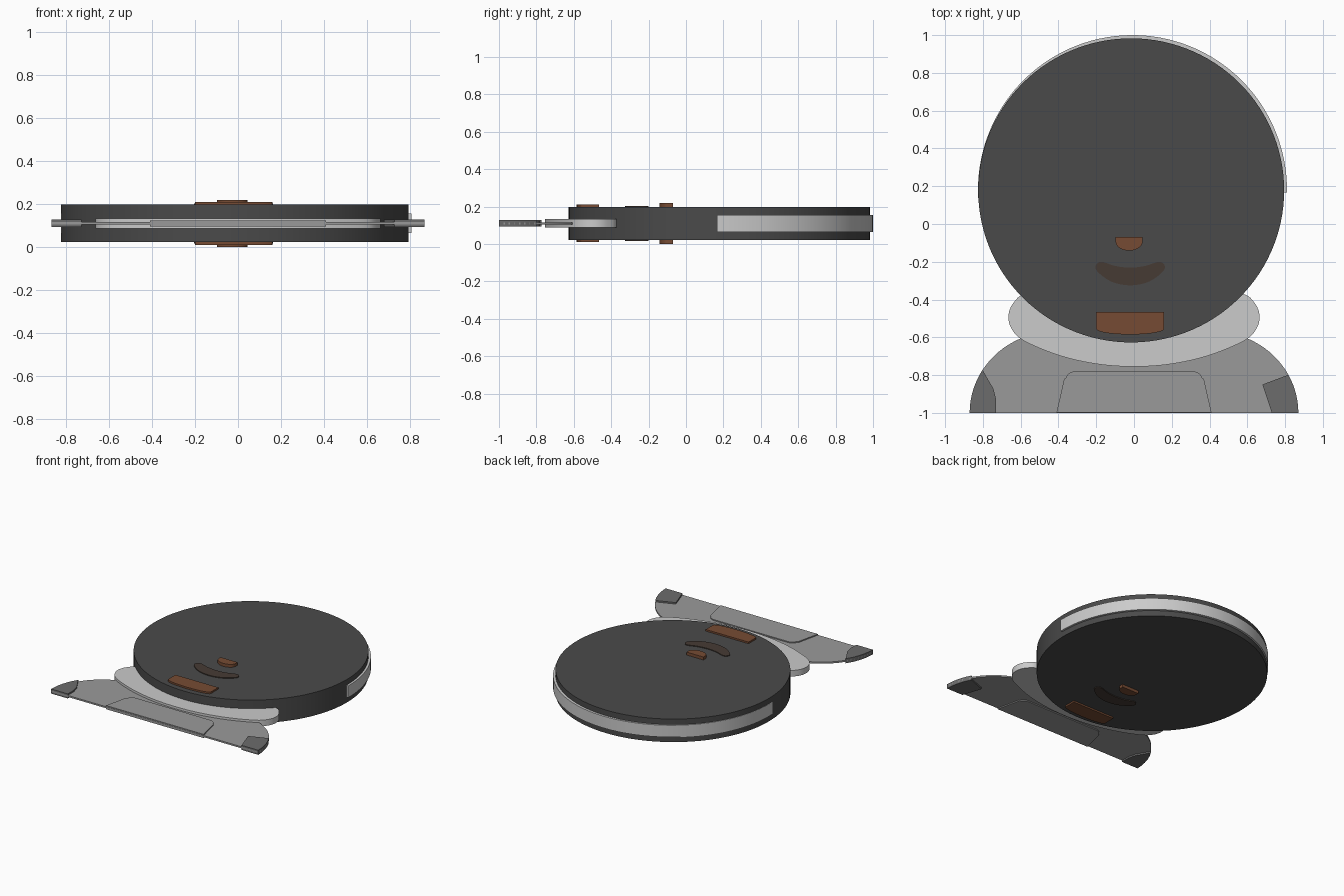
import bpy, bmesh
from math import sin, cos, radians
from mathutils import Vector

cube = bpy.data.objects.get("Cube")
if cube:
    bpy.data.objects.remove(cube)

MID = 0.11  # mid-plane height shared by every part


def material(name, rgb):
    lin = [((c / 255 + 0.055) / 1.055) ** 2.4 for c in rgb] + [1]
    m = bpy.data.materials.new(name)
    m.use_nodes = True
    m.diffuse_color = lin
    m.node_tree.nodes["Principled BSDF"].inputs["Base Color"].default_value = lin
    return m


charcoal = material("charcoal", (74, 74, 74))
light_grey = material("light grey", (203, 203, 203))
mid_grey = material("mid grey", (154, 154, 154))
dark_grey = material("dark grey", (108, 108, 108))
brown = material("brown", (118, 75, 51))
dark_brown = material("dark brown", (70, 59, 52))


def arc(cx, cy, rx, ry, start, end, steps):
    """Points along an elliptical arc, angles in degrees."""
    angles = [radians(start + (end - start) * i / steps) for i in range(steps + 1)]
    return [(cx + rx * cos(a), cy + ry * sin(a)) for a in angles]


def mirrored(pts):
    """Add the -x copies of the points that lie off the centre line."""
    return pts + [(-x, y) for x, y in reversed(pts) if x > 0]


def rounded(pts, steps=6):
    """Smooth closed curve through the points."""
    p = [Vector(q) for q in pts]
    n, out = len(p), []
    for i in range(n):
        a, b, c, d = p[i - 1], p[i], p[(i + 1) % n], p[(i + 2) % n]
        for k in range(steps):
            t = k / steps
            out.append(tuple(b + (c - a) * t / 2 + (a * 2 - b * 5 + c * 4 - d) * t * t / 2
                             + (b * 3 - a - c * 3 + d) * t ** 3 / 2))
    return out


def plate(name, pts, half, mat):
    """Flat plate with the given outline, centred on the mid-plane."""
    bm = bmesh.new()
    face = bm.faces.new([bm.verts.new((x, y, MID - half)) for x, y in pts])
    ext = bmesh.ops.extrude_face_region(bm, geom=[face])["geom"]
    top = [v for v in ext if isinstance(v, bmesh.types.BMVert)]
    bmesh.ops.translate(bm, verts=top, vec=(0, 0, 2 * half))
    bmesh.ops.recalc_face_normals(bm, faces=bm.faces)
    mesh = bpy.data.meshes.new(name)
    bm.to_mesh(mesh)
    bm.free()
    mesh.materials.append(mat)
    obj = bpy.data.objects.new(name, mesh)
    bpy.context.collection.objects.link(obj)
    bpy.ops.object.select_all(action="DESELECT")
    obj.select_set(True)
    bpy.context.view_layer.objects.active = obj
    bpy.ops.object.shade_smooth_by_angle(angle=radians(30))
    return obj


# Head disc and the pale band around its upper rim
plate("head_disc", arc(-0.015, 0.178, 0.81, 0.805, 0, 357, 119), 0.0875, charcoal)
band = arc(-0.008, 0.18, 0.818, 0.82, -1, 183, 64)
band += arc(-0.008, 0.18, 0.78, 0.78, 183, -1, 64)
plate("rim_band", band, 0.045, light_grey)

# Collar, its upper edge tucked inside the head
collar = [(0, -0.755), (0.2, -0.741), (0.4, -0.695), (0.58, -0.62), (0.645, -0.56),
          (0.665, -0.49), (0.64, -0.42), (0.57, -0.37), (0.4, -0.4), (0, -0.5)]
plate("collar", rounded(mirrored(collar)), 0.023, light_grey)

# Shoulders and the raised chest panel
shoulder = (0.42, -1, 0.45, 0.43)
plate("shoulders", mirrored(arc(*shoulder, 0, 90, 24)), 0.006, mid_grey)
panel = [(0.41, -0.998), (0.37, -0.82)] + arc(0.31, -0.82, 0.05, 0.04, 10, 90, 5)
plate("chest_panel", mirrored(panel), 0.014, mid_grey)

# Shoulder tips: one with a straight inner edge, one with a curved inner edge
plate("left_tip", arc(*shoulder, 0, 28, 10) + [(0.68, -0.85), (0.73, -1)], 0.0175, dark_grey)
inner = [(0.775, -0.82), (0.745, -0.87), (0.73, -0.93), (0.73, -1)]
tip = arc(*shoulder, 0, 32, 10) + inner
plate("right_tip", [(-x, y) for x, y in tip], 0.0175, dark_grey)

# Face details run through the head and stand proud on both sides
nose = [(-0.098, -0.07), (0.045, -0.07)] + arc(-0.026, -0.095, 0.071, 0.046, 0, -180, 14)
plate("nose", nose, 0.11, brown)
mouth = [(-0.2, -0.215), (-0.17, -0.2), (-0.1, -0.222), (-0.02, -0.231), (0.06, -0.222),
         (0.13, -0.2), (0.16, -0.215), (0.155, -0.25), (0.08, -0.305), (-0.02, -0.325),
         (-0.12, -0.305), (-0.195, -0.25)]
plate("mouth", rounded(mouth, 4), 0.093, dark_brown)
chin = [(-0.2, -0.465), (0.16, -0.465)] + arc(-0.02, -0.555, 0.18, 0.03, 0, -180, 14)
plate("chin_patch", chin, 0.1, brown)
